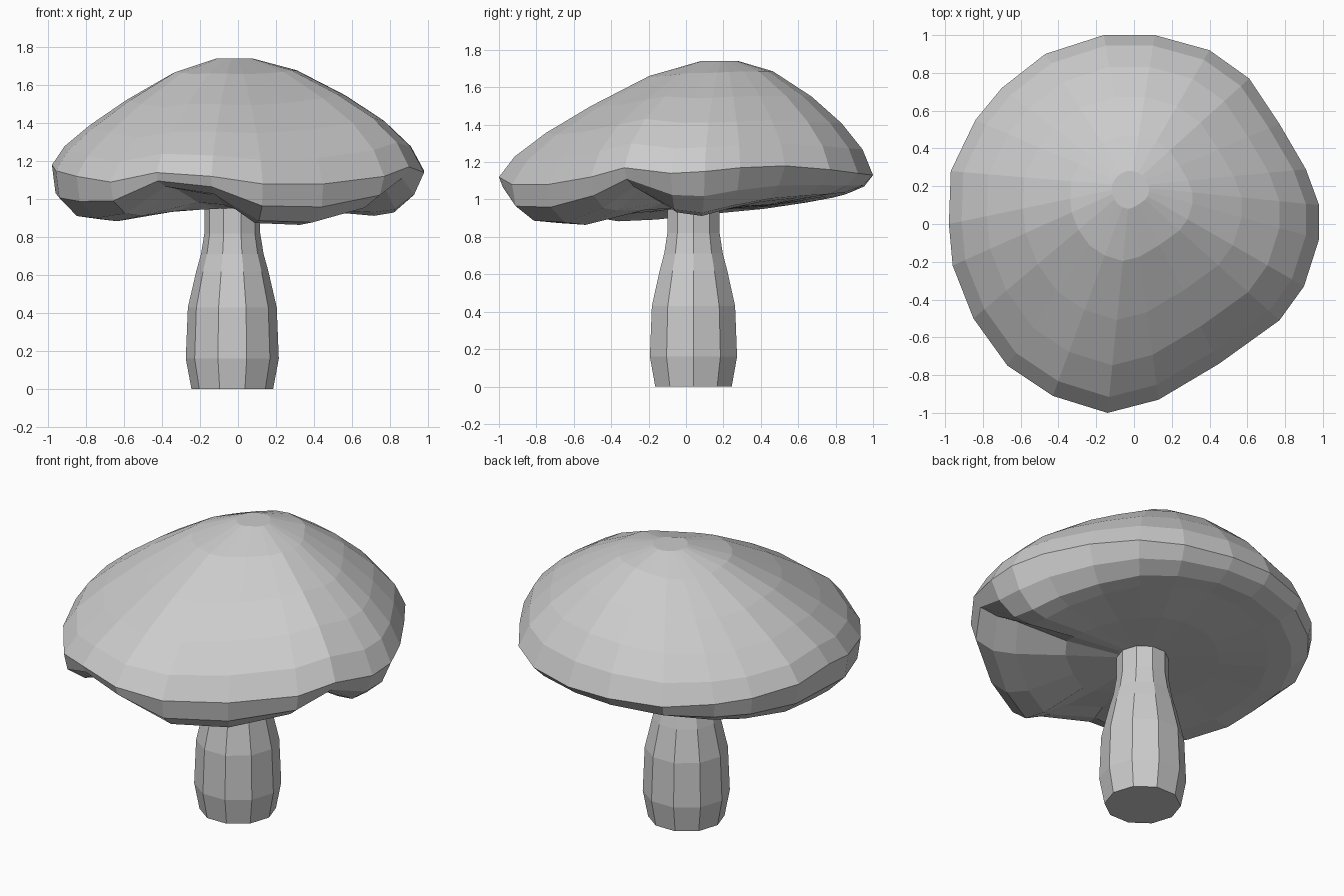
import bpy
import bmesh
import math
from mathutils import Vector

if "Cube" in bpy.data.objects:
    bpy.data.objects.remove(bpy.data.objects["Cube"])

STEM = Vector((-0.03, 0.04, 0))


def loft(name, rings):
    """Skin a stack of equal-length rings, closing both ends, flat shaded."""
    bm = bmesh.new()
    loops = [[bm.verts.new(p) for p in ring] for ring in rings]
    n = len(loops[0])
    for a, b in zip(loops, loops[1:]):
        for i in range(n):
            j = (i + 1) % n
            bm.faces.new((a[i], a[j], b[j], b[i]))
    bm.faces.new(loops[0])
    bm.faces.new(loops[-1])
    bmesh.ops.recalc_face_normals(bm, faces=bm.faces[:])
    mesh = bpy.data.meshes.new(name)
    bm.to_mesh(mesh)
    bm.free()
    obj = bpy.data.objects.new(name, mesh)
    bpy.context.collection.objects.link(obj)
    return obj


# Stem: ten-sided, bulging low and narrowing under the cap
profile = [(0.215, 0), (0.245, 0.16), (0.234, 0.43), (0.19, 0.62),
           (0.165, 0.71), (0.147, 0.82), (0.147, 1.0)]
loft("stem", [[STEM + Vector((r * math.cos(i * math.tau / 10),
                              r * math.sin(i * math.tau / 10), z))
               for i in range(10)] for r, z in profile])

# Cap outline: x, y, height of widest point, height of the wavy lower lip
outline = [
    (0.98, 0.10, 1.15, 0.91), (0.91, 0.29, 1.17, 0.95), (0.77, 0.53, 1.18, 0.99),
    (0.61, 0.77, 1.16, 1.01), (0.40, 0.92, 1.14, 1.02), (0.11, 1.00, 1.13, 1.03),
    (-0.16, 1.00, 1.13, 1.02), (-0.47, 0.90, 1.12, 1.00), (-0.70, 0.72, 1.13, 0.97),
    (-0.84, 0.55, 1.14, 0.95), (-0.97, 0.28, 1.16, 0.93), (-0.98, 0.00, 1.18, 0.91),
    (-0.96, -0.22, 1.15, 0.89), (-0.85, -0.50, 1.12, 0.88), (-0.67, -0.75, 1.09, 0.91),
    (-0.43, -0.91, 1.14, 1.06), (-0.14, -1.00, 1.12, 1.02), (0.13, -0.93, 1.08, 0.87),
    (0.45, -0.74, 1.08, 0.86), (0.77, -0.51, 1.12, 0.94), (0.90, -0.33, 1.17, 1.06),
    (0.98, -0.08, 1.14, 0.93)]
apex = Vector((-0.02, 0.20, 1.74))
rings = []

# Domed top: apex sits back of centre, fuller shoulder at the front right
for t, h in [(0.10, 1), (0.33, 0.89), (0.59, 0.64), (0.79, 0.40), (0.93, 0.19), (1, 0)]:
    ring = []
    for x, y, wide, lip in outline:
        left_back = max(0, -x) * max(0, y + 0.3)
        k = h * (1 + 0.22 * y * t * t - 0.25 * left_back * t) if h < 1 else 1
        k += 0.6 * max(0, x - y) ** 2 * t ** 4 * (1 - t) if h < 1 else 0
        ring.append(Vector((apex.x + (x - apex.x) * t, apex.y + (y - apex.y) * t,
                            wide + (apex.z - wide) * k)))
    rings.append(ring)

# Rounded rim, curled lip and underside; the back right rim tucks in more
for t, w_wide, w_lip in [(0.98, 0.45, 0.55), (0.88, 0.08, 0.92), (0.74, 0, 0.95),
                         (0.45, 0, 0.3), (0.15, 0, 0)]:
    ring = []
    for x, y, wide, lip in outline:
        s = t - (0.035 * max(0, x + y) if w_wide else 0)
        z = wide * w_wide + lip * w_lip + 0.95 * (1 - w_wide - w_lip)
        ring.append(Vector((STEM.x * (1 - s) + x * s, STEM.y * (1 - s) + y * s, z)))
    rings.append(ring)
loft("cap", rings)
